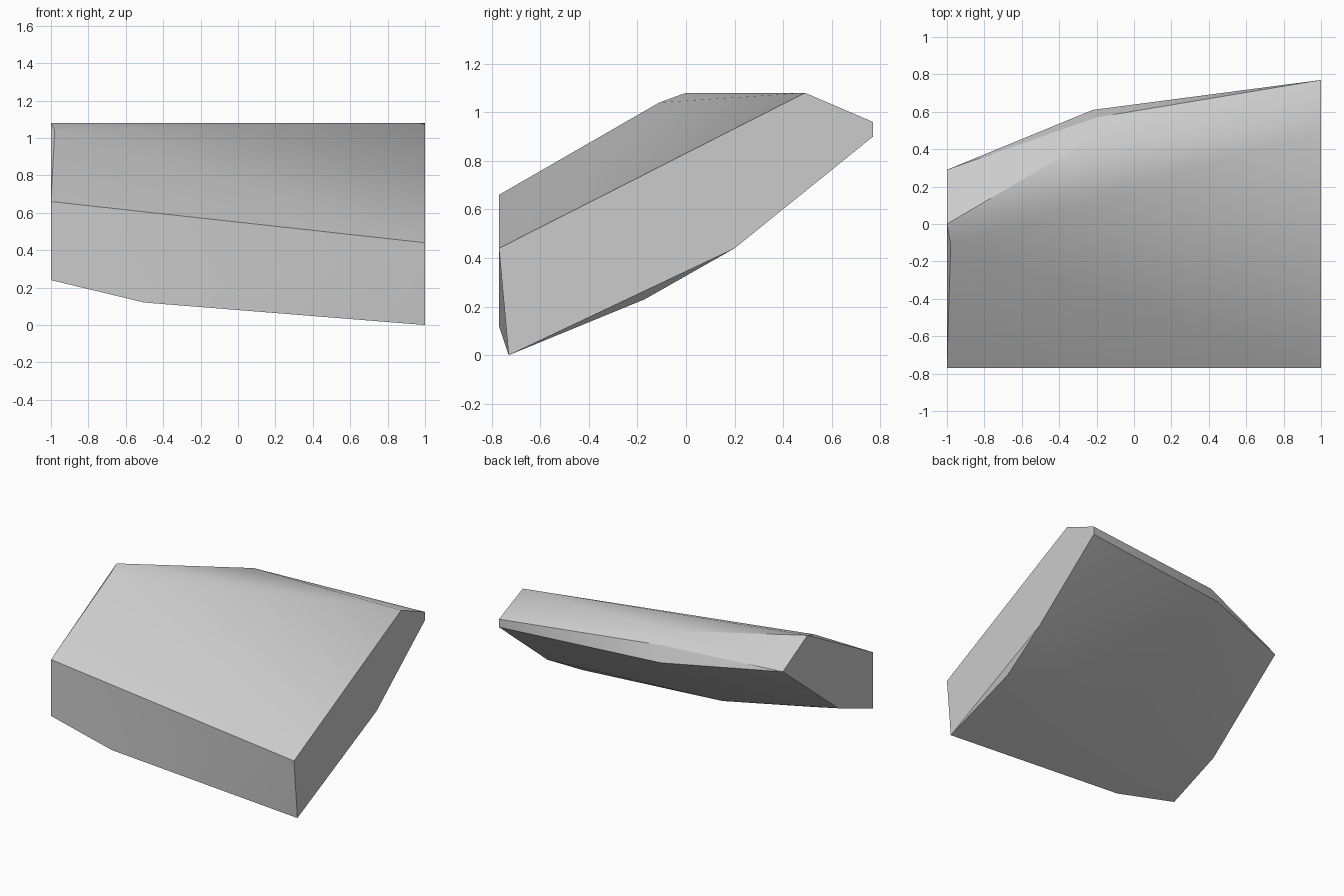
import bpy, bmesh
from math import radians

cube = bpy.data.objects.get("Cube")
if cube:
    bpy.data.objects.remove(cube)

# Plain stone colour
stone = bpy.data.materials.new("stone_grey")
stone.use_nodes = True
grey = (0.6, 0.6, 0.6, 1)
stone.diffuse_color = grey
stone.node_tree.nodes["Principled BSDF"].inputs["Base Color"].default_value = grey

# Corners of the two cut ends, as (y, z)
left_end = [(-.77, .44), (.49, 1.08), (.77, .96), (.77, .9), (.2, .44), (-.73, 0)]
right_end = [(-.77, .66), (0, 1.08), (.29, .92), (-.36, .4), (-.77, .24)]
corners = [(1, y, z) for y, z in left_end] + [(-1, y, z) for y, z in right_end]

# Chipped edges and the swell of the top, back and underside
corners += [
    (-.98, -.11, 1.04), (-.2, .47, 1.08),
    (-.2, .57, 1.01), (-.22, .61, .9),
    (.97, -.17, .23), (-.05, -.36, .2), (-.5, -.77, .12),
]

# Wrap the corners into one solid slab
bm = bmesh.new()
for co in corners:
    bm.verts.new(co)
bmesh.ops.convex_hull(bm, input=bm.verts[:])
bmesh.ops.dissolve_limit(bm, angle_limit=radians(0.5), verts=bm.verts[:], edges=bm.edges[:])
bmesh.ops.recalc_face_normals(bm, faces=bm.faces[:])
mesh = bpy.data.meshes.new("rock_slab")
bm.to_mesh(mesh)
bm.free()
mesh.materials.append(stone)
slab = bpy.data.objects.new("rock_slab", mesh)
bpy.context.collection.objects.link(slab)

# Soft broad faces, crisp broken edges
bpy.ops.object.select_all(action='DESELECT')
slab.select_set(True)
bpy.context.view_layer.objects.active = slab
bpy.ops.object.shade_smooth_by_angle(angle=radians(30))
